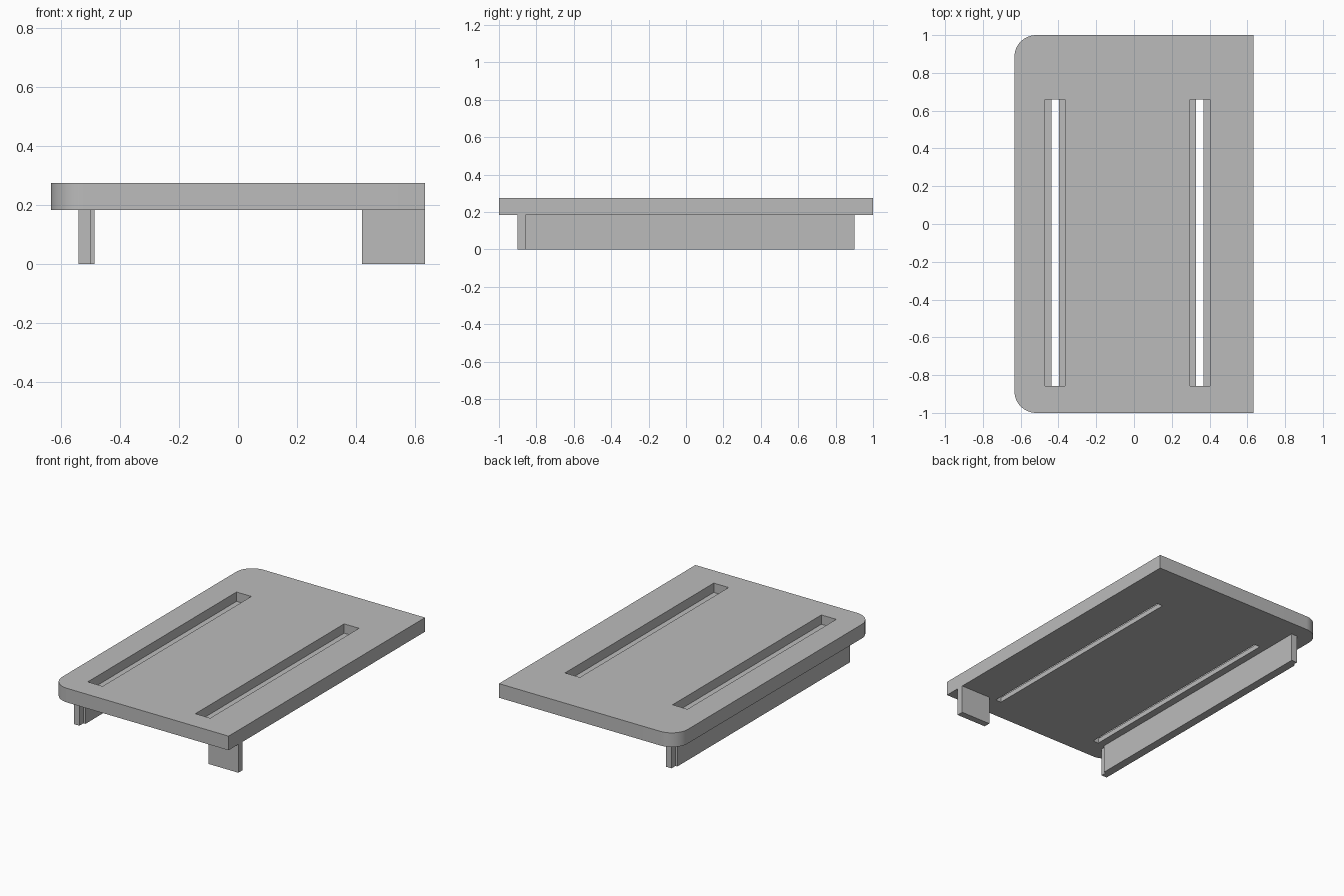
import bpy
import bmesh
from math import radians

cube = bpy.data.objects.get("Cube")
if cube:
    bpy.data.objects.remove(cube, do_unlink=True)

grey = bpy.data.materials.new("plain_grey")
grey.use_nodes = True
colour = (0.5, 0.5, 0.5, 1)
grey.diffuse_color = colour
grey.node_tree.nodes["Principled BSDF"].inputs["Base Color"].default_value = colour


def box(name, x, y, z, left_radius=0):
    """Box from (min, max) ranges, with optional rounding of its -x corners."""
    bm = bmesh.new()
    bmesh.ops.create_cube(bm, size=1)
    for v in bm.verts:
        v.co = [r[0] if c < 0 else r[1] for c, r in zip(v.co, (x, y, z))]
    if left_radius:
        corners = [e for e in bm.edges
                   if all(abs(v.co.x - x[0]) < 1e-4 for v in e.verts)
                   and abs(e.verts[0].co.z - e.verts[1].co.z) > 1e-4]
        bmesh.ops.bevel(bm, geom=corners, offset=left_radius, segments=16,
                        profile=0.5, affect='EDGES')
    mesh = bpy.data.meshes.new(name)
    bm.to_mesh(mesh)
    bm.free()
    mesh.materials.append(grey)
    obj = bpy.data.objects.new(name, mesh)
    bpy.context.collection.objects.link(obj)
    return obj


def cut(target, cutter):
    """Subtract the cutter, then discard it."""
    cutter.hide_render = True
    mod = target.modifiers.new("cut", 'BOOLEAN')
    mod.operation = 'DIFFERENCE'
    mod.solver = 'EXACT'
    mod.object = cutter
    bpy.context.view_layer.objects.active = target
    bpy.ops.object.modifier_apply(modifier=mod.name)
    bpy.data.objects.remove(cutter, do_unlink=True)


# Deck plate with two rounded corners
under, top = 0.183, 0.274
deck = box("deck_plate", (-0.633, 0.633), (-1, 1), (under, top), 0.115)

# Stepped slots: a wide groove above a narrow through slot
slot_y = (-0.857, 0.658)
for centre in (-0.418, 0.349):
    for half, floor in ((0.053, top - 0.06), (0.02, under - 0.1)):
        cut(deck, box("slot_cutter", (centre - half, centre + half),
                      slot_y, (floor, top + 0.1)))

bpy.ops.object.select_all(action='DESELECT')
deck.select_set(True)
bpy.context.view_layer.objects.active = deck
bpy.ops.object.shade_smooth_by_angle(angle=radians(30))

# Side rail made of two staggered strips
box("outer_rail", (-0.54, -0.5), (-0.9, 0.86), (0, under))
box("inner_rail", (-0.527, -0.486), (-0.86, 0.9), (0, under))

# Front foot, flush with the square side of the deck
box("front_foot", (0.42, 0.633), (-0.9, -0.857), (0, under))
